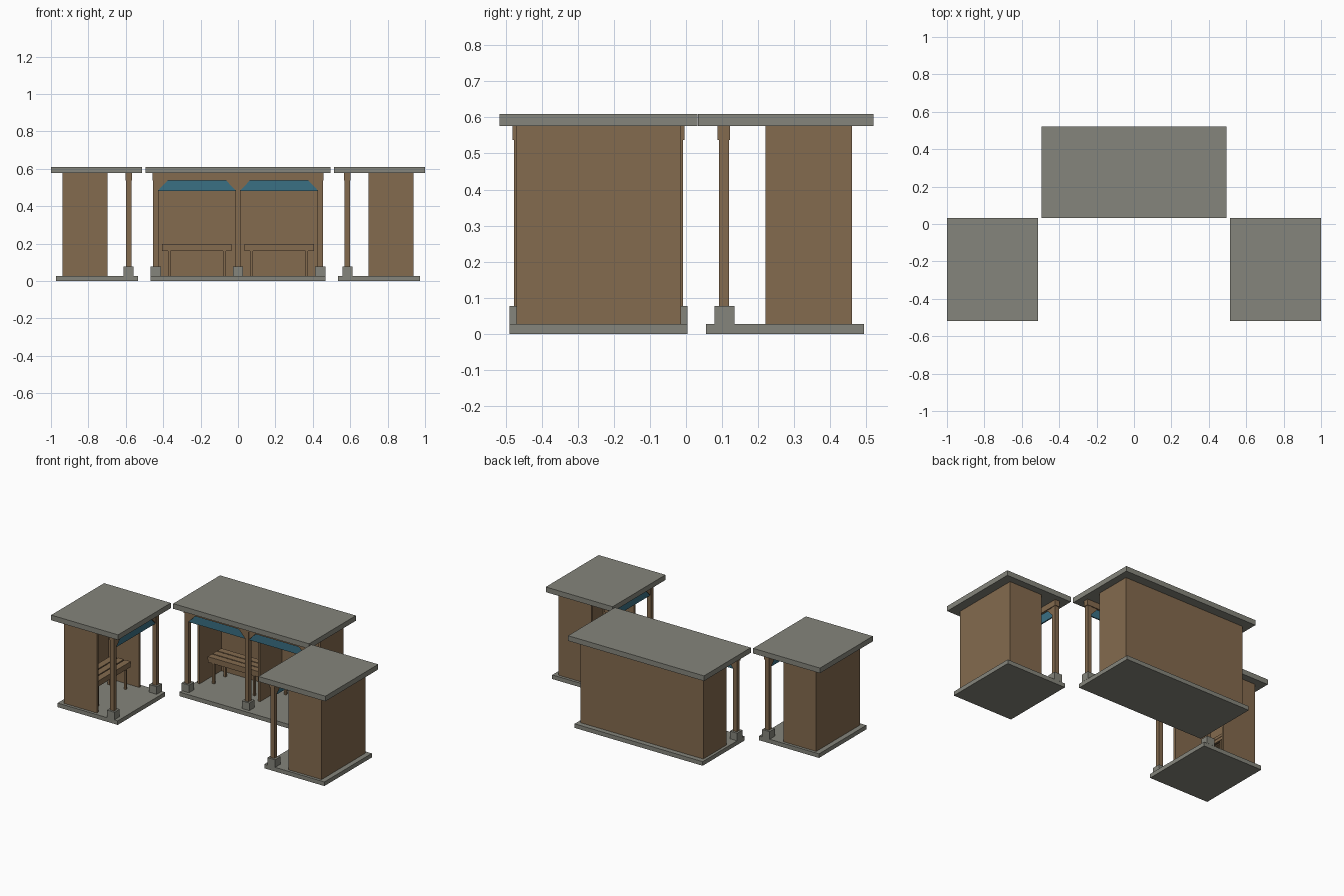
import bpy, bmesh
from mathutils import Matrix, Vector

if "Cube" in bpy.data.objects:
    bpy.data.objects.remove(bpy.data.objects["Cube"])


def material(name, rgb):
    m = bpy.data.materials.new(name)
    m.diffuse_color = (*rgb, 1)
    m.use_nodes = True
    m.node_tree.nodes["Principled BSDF"].inputs["Base Color"].default_value = m.diffuse_color
    return m


WOOD = material("brown wood", (0.23, 0.145, 0.077))
STONE = material("grey stone", (0.235, 0.235, 0.2))
CLOTH = material("blue cloth", (0.042, 0.16, 0.23))


def finish(name, bm, mat, frame):
    bm.transform(frame)
    bmesh.ops.recalc_face_normals(bm, faces=bm.faces)
    me = bpy.data.meshes.new(name)
    bm.to_mesh(me)
    bm.free()
    me.materials.append(mat)
    bpy.context.collection.objects.link(bpy.data.objects.new(name, me))


def boxes(name, mat, frame, *ranges):
    """One object from boxes given as (x0, x1, y0, y1, z0, z1)."""
    bm = bmesh.new()
    for x0, x1, y0, y1, z0, z1 in ranges:
        c = Vector(((x0 + x1) / 2, (y0 + y1) / 2, (z0 + z1) / 2))
        m = Matrix.Translation(c) @ Matrix.Diagonal((x1 - x0, y1 - y0, z1 - z0, 1))
        bmesh.ops.create_cube(bm, size=1, matrix=m)
    finish(name, bm, mat, frame)


def brace(name, frame, x, d):
    """Corner brace between a post side and the beam, pointing along d."""
    bm = bmesh.new()
    pts = [(x, 0.54), (x + d * 0.052, 0.54), (x + d * 0.002, 0.487), (x, 0.487)]
    face = bm.faces.new([bm.verts.new((px, 0.094, pz)) for px, pz in pts])
    ext = bmesh.ops.extrude_face_region(bm, geom=[face])
    bmesh.ops.translate(bm, vec=(0, 0.022, 0),
                        verts=[v for v in ext["geom"] if isinstance(v, bmesh.types.BMVert)])
    finish(name, bm, WOOD, frame)


def bench(name, frame, cx):
    a, b = cx - 0.185, cx + 0.185
    y0, y1, n, gap = 0.262, 0.405, 3, 0.007
    w = (y1 - y0 - gap * (n - 1)) / n
    slats = [(a, b, y0 + i * (w + gap), y0 + i * (w + gap) + w, 0.18, 0.198) for i in range(n)]
    boxes(name + "_seat_slats", WOOD, frame, *slats)
    rails = [(a, b, y, y + 0.012, 0.16, 0.18) for y in (y0 + 0.002, y1 - 0.014)]
    rails += [(cx + s * 0.148 - 0.007, cx + s * 0.148 + 0.007, y0 + 0.01, y1 - 0.01, 0.163, 0.18)
              for s in (-1, 1)]
    boxes(name + "_rails", WOOD, frame, *rails)
    legs = [(cx + s * 0.148 - 0.007, cx + s * 0.148 + 0.007, y, y + 0.014, 0.027, 0.17)
            for s in (-1, 1) for y in (y0 + 0.005, y1 - 0.019)]
    boxes(name + "_legs", WOOD, frame, *legs)


def shelter(name, bays, frame):
    h = 0.22 * bays
    posts = [-h + 0.44 * i for i in range(bays + 1)]
    # slab and roof
    boxes(name + "_floor", STONE, frame, (-h - 0.0265, h + 0.0265, 0.055, 0.493, 0, 0.027))
    boxes(name + "_roof", STONE, frame, (-h - 0.055, h + 0.055, 0.033, 0.52, 0.576, 0.61))
    # back wall, side walls and partitions between bays
    o = h + 0.008
    walls = [(-o, o, 0.445, 0.46, 0.027, 0.576),
             (-o, -o + 0.015, 0.22, 0.45, 0.027, 0.576),
             (o - 0.015, o, 0.22, 0.45, 0.027, 0.576)]
    walls += [(x - 0.0075, x + 0.0075, 0.22, 0.45, 0.027, 0.576) for x in posts[1:-1]]
    boxes(name + "_walls", WOOD, frame, *walls)
    # posts on stone footings, carrying the front beam
    boxes(name + "_footings", STONE, frame,
          *[(x - 0.027, x + 0.027, 0.079, 0.134, 0.027, 0.077) for x in posts])
    boxes(name + "_posts", WOOD, frame,
          *[(x - 0.014, x + 0.014, 0.091, 0.119, 0.077, 0.56) for x in posts])
    boxes(name + "_beam", WOOD, frame, (-h - 0.018, h + 0.018, 0.088, 0.122, 0.538, 0.576))
    # one valance, two braces and one bench per bay
    for i in range(bays):
        l, r = posts[i] + 0.014, posts[i + 1] - 0.014
        boxes(f"{name}_valance_{i}", CLOTH, frame, (l, r, 0.101, 0.109, 0.48, 0.538))
        brace(f"{name}_brace_left_{i}", frame, l, 1)
        brace(f"{name}_brace_right_{i}", frame, r, -1)
        bench(f"{name}_bench_{i}", frame, (l + r) / 2)


# middle double shelter, and two single ones facing each other
right = Matrix(((0, 1, 0, 0.479), (-1, 0, 0, -0.2425), (0, 0, 1, 0), (0, 0, 0, 1)))
shelter("middle_shelter", 2, Matrix.Identity(4))
shelter("right_shelter", 1, right)
shelter("left_shelter", 1, Matrix.Diagonal((-1, 1, 1, 1)) @ right)
